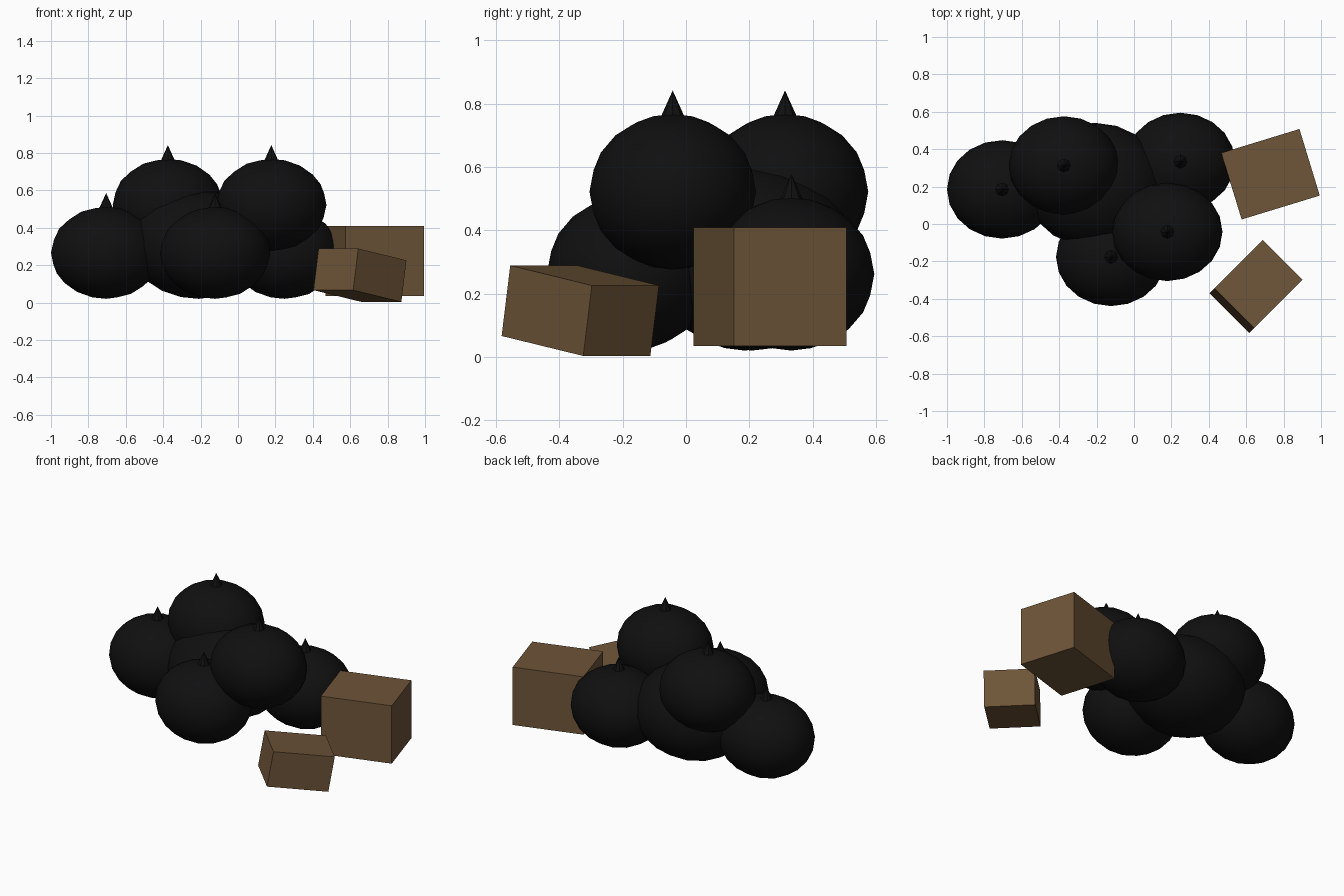
import bpy
from math import radians

if "Cube" in bpy.data.objects:
    bpy.data.objects.remove(bpy.data.objects["Cube"])


def material(name, rgb):
    m = bpy.data.materials.new(name)
    m.diffuse_color = (*rgb, 1)
    m.use_nodes = True
    m.node_tree.nodes["Principled BSDF"].inputs["Base Color"].default_value = m.diffuse_color
    return m


BLACK = material("black_plastic", (0.005, 0.005, 0.0055))
BROWN = material("brown_cardboard", (0.156, 0.09, 0.04))


def finish(name, mat):
    ob = bpy.context.object
    ob.name = name
    ob.data.materials.append(mat)
    return ob


def bag(name, centre, radii):
    """Squashed ball with a small tied knot on top."""
    bpy.ops.mesh.primitive_ico_sphere_add(subdivisions=3, radius=1, location=centre)
    body = finish(name, BLACK)
    body.scale = radii
    bpy.ops.object.transform_apply(location=False, rotation=False, scale=True)
    bpy.ops.object.shade_smooth_by_angle(angle=radians(40))
    x, y, z = centre
    top = z + radii[2]
    bpy.ops.mesh.primitive_cone_add(vertices=8, radius1=0.045, radius2=0, depth=0.1,
                                    location=(x, y, top + 0.024))
    finish(name + "_knot", BLACK)


def box(name, centre, size, rotation):
    bpy.ops.mesh.primitive_cube_add(size=1, location=centre,
                                    rotation=[radians(a) for a in rotation])
    ob = finish(name, BROWN)
    ob.scale = size
    bpy.ops.object.transform_apply(location=False, rotation=False, scale=True)


# Pile of tied bags: four on the ground, two stacked on top
R = (0.295, 0.263, 0.246)
bag("left_bag", (-0.705, 0.185, 0.266), R)
bag("front_bag", (-0.122, -0.176, 0.266), R)
bag("right_bag", (0.248, 0.333, 0.262), (0.292, 0.262, 0.242))
bag("middle_bag", (-0.21, 0.208, 0.31), (0.375, 0.333, 0.29))
bag("upper_left_bag", (-0.375, 0.313, 0.522), R)
bag("upper_right_bag", (0.178, -0.042, 0.522), R)

# Cardboard boxes: one upright, one tilted
box("large_box", (0.73, 0.266, 0.222), (0.437, 0.372, 0.374), (0, 0, 17))
box("small_box", (0.652, -0.334, 0.146), (0.3, 0.37, 0.226), (-9.8, 0, -45))
